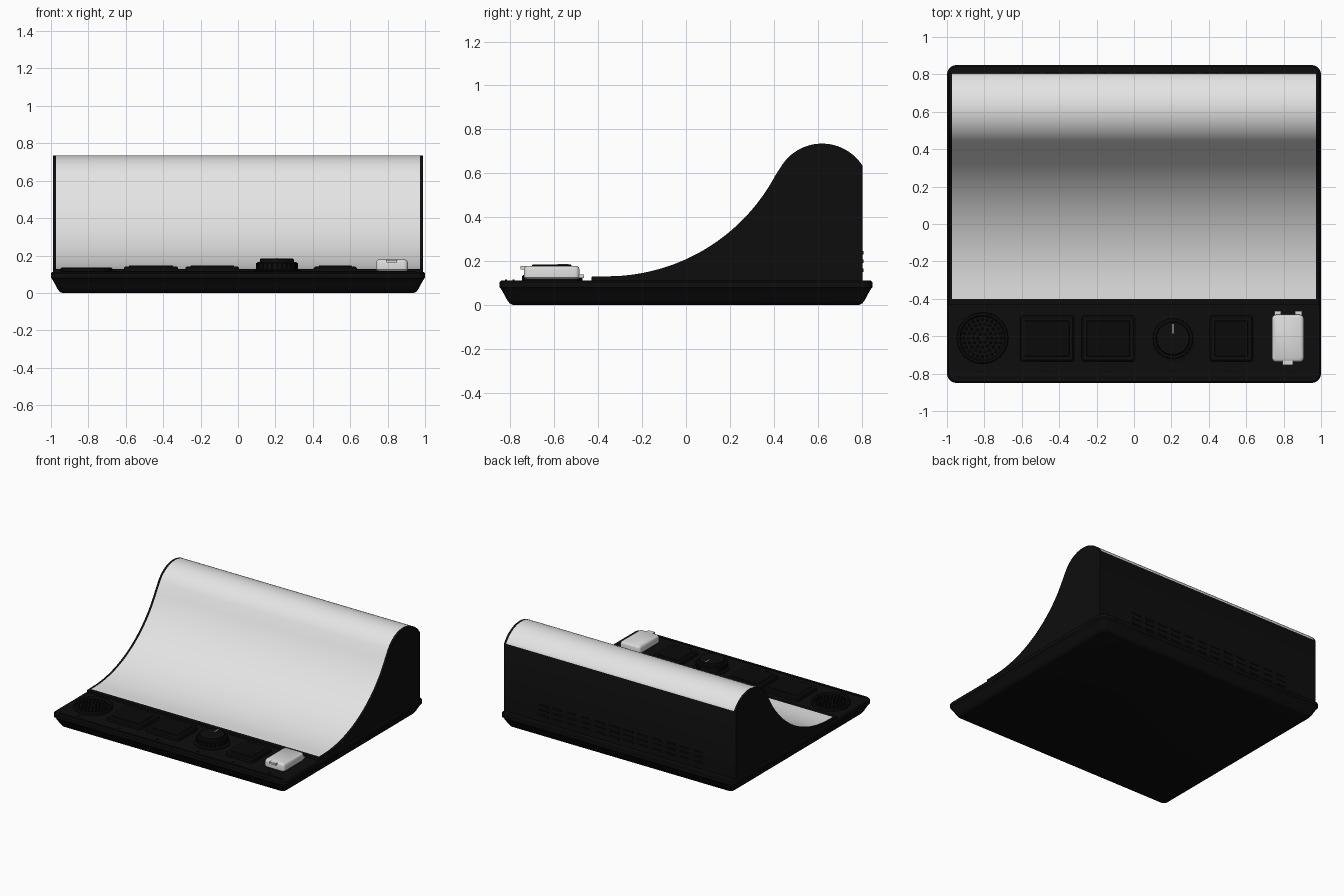
import bpy, bmesh, math
from math import sin, cos, pi, radians

if "Cube" in bpy.data.objects:
    bpy.data.objects.remove(bpy.data.objects["Cube"])


def material(name, v):
    m = bpy.data.materials.new(name)
    m.diffuse_color = (v, v, v, 1)
    m.use_nodes = True
    m.node_tree.nodes["Principled BSDF"].inputs["Base Color"].default_value = m.diffuse_color
    return m


BLACK = material("matte black", 0.004)
DARK = material("deep black", 0.003)
SHEET = material("pale sheet grey", 0.78)
LIGHT = material("light grey plastic", 0.7)


def finish(bm, name, mats, angle=35):
    bmesh.ops.recalc_face_normals(bm, faces=bm.faces)
    me = bpy.data.meshes.new(name)
    bm.to_mesh(me)
    bm.free()
    ob = bpy.data.objects.new(name, me)
    bpy.context.collection.objects.link(ob)
    for m in mats:
        me.materials.append(m)
    bpy.ops.object.select_all(action='DESELECT')
    ob.select_set(True)
    bpy.context.view_layer.objects.active = ob
    bpy.ops.object.shade_smooth_by_angle(angle=radians(angle))
    return ob


def loft(name, rings, mat, angle=35):
    """Skin closed rings of equal length and cap both ends."""
    bm = bmesh.new()
    loops = [[bm.verts.new(p) for p in r] for r in rings]
    n = len(loops[0])
    for a, b in zip(loops, loops[1:]):
        for i in range(n):
            j = (i + 1) % n
            bm.faces.new((a[i], a[j], b[j], b[i]))
    bm.faces.new(loops[0])
    bm.faces.new(loops[-1])
    return finish(bm, name, [mat], angle)


def rounded_ring(cx, cy, hx, hy, r, z, steps=5):
    pts = []
    for q, (sx, sy) in enumerate(((1, 1), (-1, 1), (-1, -1), (1, -1))):
        for k in range(steps + 1):
            a = (q + k / steps) * pi / 2
            pts.append((cx + sx * (hx - r) + r * cos(a),
                        cy + sy * (hy - r) + r * sin(a), z))
    return pts


def slab(name, x0, x1, y0, y1, profile, r, mat):
    """Rounded slab from a profile of (z, inset) pairs."""
    cx, cy, hx, hy = (x0 + x1) / 2, (y0 + y1) / 2, (x1 - x0) / 2, (y1 - y0) / 2
    rings = [rounded_ring(cx, cy, hx - i, hy - i, max(r - i * 0.4, 0.002), z)
             for z, i in profile]
    return loft(name, rings, mat)


def turned(name, cx, cy, profile, mat, n=48):
    """Round part from a profile of (radius, z) pairs."""
    rings = [[(cx + r * cos(2 * pi * k / n), cy + r * sin(2 * pi * k / n), z)
              for k in range(n)] for r, z in profile]
    return loft(name, rings, mat)


def boxes(name, items, mat):
    """Several plain boxes, each (x0, x1, y0, y1, z0, z1), in one object."""
    bm = bmesh.new()
    for x0, x1, y0, y1, z0, z1 in items:
        vs = bmesh.ops.create_cube(bm, size=1)['verts']
        for v in vs:
            v.co = ((x0 + x1) / 2 + v.co.x * (x1 - x0),
                    (y0 + y1) / 2 + v.co.y * (y1 - y0),
                    (z0 + z1) / 2 + v.co.z * (z1 - z0))
    return finish(bm, name, [mat])


# Base tray with flared sides
slab("base_tray", -1, 1, -0.85, 0.85,
     [(0, .06), (.006, .047), (.022, .035), (.05, .02), (.076, .005),
      (.08, 0), (.104, 0), (.112, .008)], 0.05, BLACK)

# Curved body: concave sweep up to a rounded crest, pale sheet over the top
curve = [(-0.43, 0.128), (-0.40, 0.129)]
curve += [(-0.36 + .87 * sin(a), 0.13 + .87 * (1 - cos(a)))
          for a in (radians(62 * k / 28) for k in range(29))]
curve += [(0.62 + .219 * sin(a), 0.516 + .219 * cos(a))
          for a in (radians(-61 + 118.6 * k / 28) for k in range(29))]
profile = [(-0.43, 0.10)] + curve + [(0.805, 0.10)]
n = len(profile)
bm = bmesh.new()
cols = [[bm.verts.new((x, y, z)) for y, z in profile]
        for x in (-0.989, -0.972, 0.972, 0.989)]
for c in range(3):
    for i in range(n):
        j = (i + 1) % n
        f = bm.faces.new((cols[c][i], cols[c][j], cols[c + 1][j], cols[c + 1][i]))
        f.material_index = int(c == 1 and 2 <= i < n - 2)
bm.faces.new(cols[0])
bm.faces.new(cols[3])
finish(bm, "curved_body", [BLACK, SHEET])

# Rows of vent slots on the back
boxes("back_vents", [(-0.71 + k * 0.12, -0.63 + k * 0.12, 0.80, 0.809, z, z + 0.016)
                     for k in range(12) for z in (0.15, 0.19, 0.23)], DARK)

# Square panels along the front deck, each with a raised pad
for k, (x0, x1) in enumerate(((-.61, -.32), (-.28, 0.005), (.405, .635))):
    slab(f"deck_panel_{k}", x0, x1, -.735, -.49,
         [(.105, 0), (.134, 0), (.142, .008)], 0.012, BLACK)
    slab(f"deck_pad_{k}", x0 + .025, x1 - .025, -.71, -.515,
         [(.14, 0), (.146, .003)], 0.01, DARK)

# Round speaker: raised rim, sunken grille and rings of small studs
SX, SY = -0.81, -0.61
turned("speaker_rim", SX, SY, [(.138, .105), (.138, .13), (.132, .136),
                               (.122, .136), (.116, .124)], BLACK)
bm = bmesh.new()
for ring in range(1, 5):
    count = ring * 6
    for k in range(count):
        a = 2 * pi * k / count
        vs = bmesh.ops.create_cone(bm, cap_ends=True, segments=8, radius1=.008,
                                   radius2=.006, depth=.012)['verts']
        bmesh.ops.translate(bm, verts=vs, vec=(SX + ring * .025 * cos(a),
                                               SY + ring * .025 * sin(a), .127))
finish(bm, "speaker_grille", [DARK])

# Stepped dial with grips and a pointer mark
KX, KY = 0.208, -0.612
turned("dial", KX, KY, [(.125, .105), (.125, .12), (.108, .124), (.108, .16), (.104, .165),
                        (.092, .165), (.09, .18), (.086, .184)], BLACK)
bm = bmesh.new()
for k in range(24):
    a = 2 * pi * k / 24
    vs = bmesh.ops.create_cone(bm, cap_ends=True, segments=6, radius1=.005,
                               radius2=.005, depth=.034)['verts']
    bmesh.ops.translate(bm, verts=vs, vec=(KX + .108 * cos(a), KY + .108 * sin(a), .143))
finish(bm, "dial_grips", [DARK])
boxes("dial_pointer", [(KX - .003, KX + .003, -.585, -.535, .18, .187)], LIGHT)

# Pale latch box with front catch and rear hinges
slab("latch_box", .738, .908, -.738, -.485,
     [(.118, .006), (.124, 0), (.162, 0), (.172, .004), (.178, .012)], 0.022, LIGHT)
boxes("latch_foot", [(.75, .895, -.725, -.5, .105, .12)], BLACK)
boxes("latch_catch", [(.795, .85, -.755, -.72, .162, .176)], LIGHT)
boxes("latch_hinges", [(x, x + .035, -.495, -.465, .122, .138) for x in (.75, .862)], LIGHT)

# Thin lip line along the front edge and small deck markers
boxes("front_lip", [(-.95, .95, -.825, -.815, .108, .116)], DARK)
boxes("deck_markers", [(x - .012, x + .012, -.79, -.782, .108, .115)
                       for x in (-.81, -.465, -.14, .208, .52, .823)], DARK)
